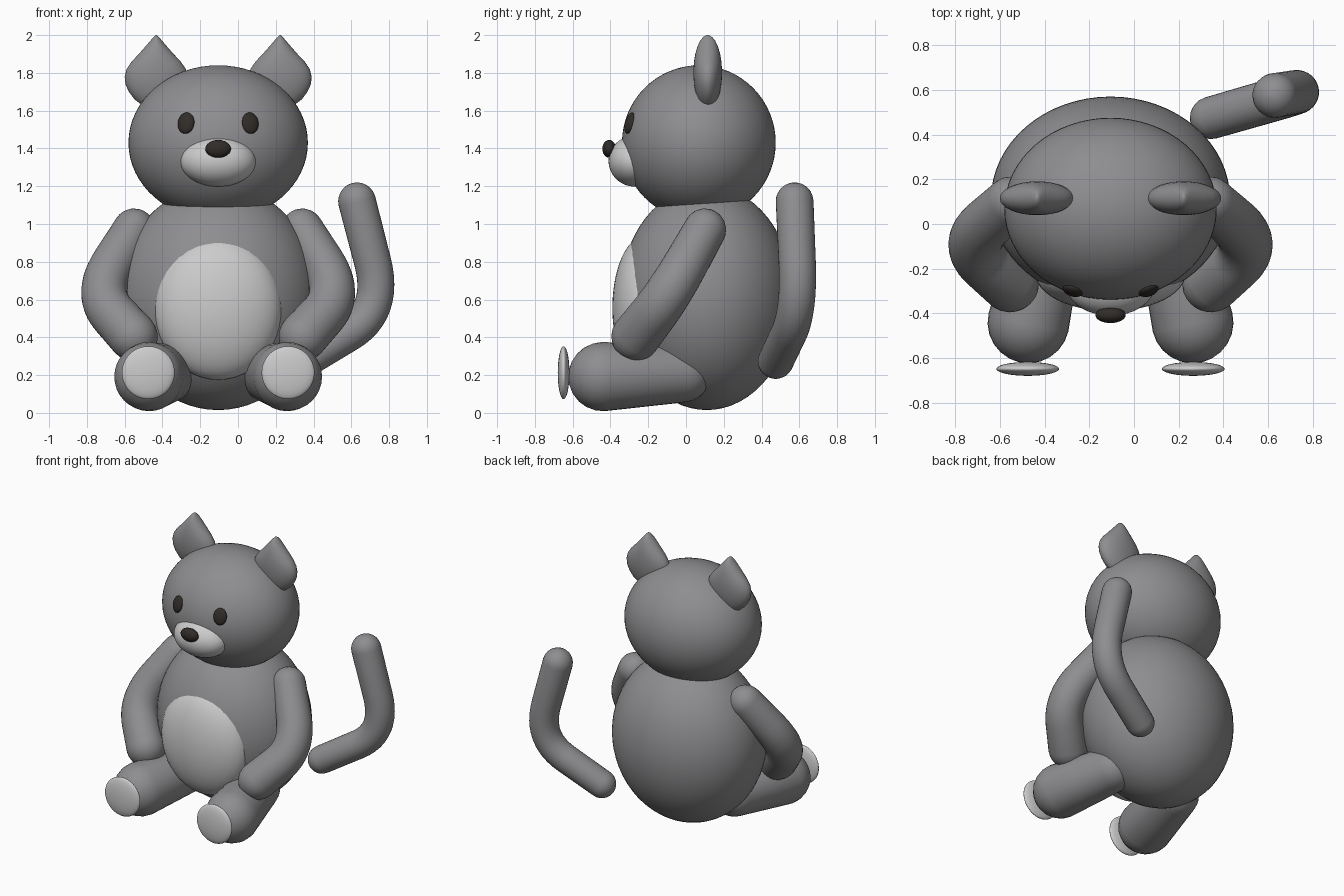
import bpy, bmesh, math
from mathutils import Vector, Euler

if "Cube" in bpy.data.objects:
    bpy.data.objects.remove(bpy.data.objects["Cube"])

CX = -0.105  # symmetry plane of the toy (the tail shifts the bounds)


def material(name, c):
    m = bpy.data.materials.new(name)
    m.diffuse_color = (*c, 1)
    m.use_nodes = True
    m.node_tree.nodes["Principled BSDF"].inputs["Base Color"].default_value = m.diffuse_color
    return m


FUR = material("fur", (0.27, 0.27, 0.28))
LIGHT = material("light_fur", (0.55, 0.55, 0.55))
DARK = material("dark", (0.03, 0.025, 0.022))


def finish(bm, name, mat):
    bmesh.ops.recalc_face_normals(bm, faces=bm.faces)
    me = bpy.data.meshes.new(name)
    bm.to_mesh(me)
    bm.free()
    me.materials.append(mat)
    for p in me.polygons:
        p.use_smooth = True
    ob = bpy.data.objects.new(name, me)
    bpy.context.collection.objects.link(ob)
    return ob


def ellipsoid(name, loc, radii, mat=FUR, rot=(0, 0, 0), seg=48):
    bm = bmesh.new()
    bmesh.ops.create_uvsphere(bm, u_segments=seg, v_segments=seg // 2, radius=1)
    e = Euler(rot)
    for v in bm.verts:
        p = Vector((v.co.x * radii[0], v.co.y * radii[1], v.co.z * radii[2]))
        p.rotate(e)
        v.co = p + Vector(loc)
    return finish(bm, name, mat)


def limb(name, a, b, r0, r1, corner=None, bend=0.5, seg=32):
    """Tapered round-ended tube from a to b, optionally with a rounded corner."""
    a, b = Vector(a), Vector(b)
    if corner:
        c = Vector(corner)
        p, q = c.lerp(a, bend), c.lerp(b, bend)
        path = [a] + [p.lerp(c, t / 12).lerp(c.lerp(q, t / 12), t / 12) for t in range(13)] + [b]
    else:
        path = [a, a.lerp(b, 0.5), b]
    dist = [0]
    for i in range(1, len(path)):
        dist.append(dist[-1] + (path[i] - path[i - 1]).length)
    d0 = (path[1] - path[0]).normalized()
    d1 = (path[-1] - path[-2]).normalized()
    angles = [math.radians(x) for x in (2, 15, 30, 45, 60, 75)]
    rings = [(a - d0 * r0 * math.cos(t), d0, r0 * math.sin(t)) for t in angles]
    for i, p in enumerate(path):
        d = (path[min(i + 1, len(path) - 1)] - path[max(i - 1, 0)]).normalized()
        rings.append((p, d, r0 + (r1 - r0) * dist[i] / dist[-1]))
    rings += [(b + d1 * r1 * math.cos(t), d1, r1 * math.sin(t)) for t in reversed(angles)]
    bm = bmesh.new()
    u = d0.orthogonal().normalized()
    prev = None
    for p, d, r in rings:
        u = (u - d * u.dot(d)).normalized()
        w = d.cross(u)
        ring = [bm.verts.new(p + (u * math.cos(k * math.tau / seg) + w * math.sin(k * math.tau / seg)) * r)
                for k in range(seg)]
        if prev:
            for k in range(seg):
                bm.faces.new((prev[k], prev[(k + 1) % seg], ring[(k + 1) % seg], ring[k]))
        else:
            bm.faces.new(ring)
        prev = ring
    bm.faces.new(prev)
    return finish(bm, name, FUR)


def ear(name, x):
    # Pointed outline from the front, elliptical from the side
    outline = [(1.60, 0.03), (1.63, 0.075), (1.66, 0.115), (1.70, 0.145), (1.74, 0.163), (1.78, 0.167),
               (1.82, 0.157), (1.86, 0.13), (1.90, 0.092), (1.94, 0.057), (1.97, 0.031), (1.99, 0.014), (2.0, 0.003)]
    bm = bmesh.new()
    prev, n = None, 32
    for z, rx in outline:
        ry = 0.076 * math.sqrt(max(0.003, 1 - ((z - 1.8) / 0.2) ** 2))
        ring = [bm.verts.new((x + rx * math.cos(k * math.tau / n), 0.115 + ry * math.sin(k * math.tau / n), z))
                for k in range(n)]
        if prev:
            for k in range(n):
                bm.faces.new((prev[k], prev[(k + 1) % n], ring[(k + 1) % n], ring[k]))
        else:
            bm.faces.new(ring)
        prev = ring
    bm.faces.new(prev)
    return finish(bm, name, FUR)


# Torso, head and face
ellipsoid("body", (CX, 0.11, 0.61), (0.535, 0.46, 0.595), seg=64)
ellipsoid("belly_patch", (CX, -0.22, 0.555), (0.337, 0.17, 0.38), LIGHT)
ellipsoid("head", (CX, 0.068, 1.43), (0.475, 0.407, 0.41), seg=64)
ellipsoid("snout", (CX, -0.27, 1.333), (0.2, 0.14, 0.135), LIGHT)
ellipsoid("nose", (CX, -0.407, 1.398), (0.068, 0.036, 0.047), DARK, seg=24)

# Mirrored pairs
for side, s in (("right", 1), ("left", -1)):
    def at(dx, y, z):
        return (CX + s * dx, y, z)
    ellipsoid(side + "_eye", at(0.17, -0.298, 1.534), (0.046, 0.022, 0.058), DARK,
              (math.radians(-15), 0, s * math.radians(19)), 24)
    ear(side + "_ear", CX + s * 0.328)
    limb(side + "_arm", at(0.445, 0.10, 0.97), at(0.45, -0.265, 0.405), 0.112, 0.13, at(0.655, -0.09, 0.63))
    limb(side + "_leg", at(0.367, -0.44, 0.192), at(0.27, -0.02, 0.21), 0.183, 0.155)
    ellipsoid(side + "_foot_pad", at(0.37, -0.648, 0.213), (0.14, 0.031, 0.14), LIGHT)

# Bent tail
limb("tail", (0.345, 0.475, 0.275), (0.63, 0.575, 1.12), 0.095, 0.1, (0.78, 0.6, 0.54), 0.45)
